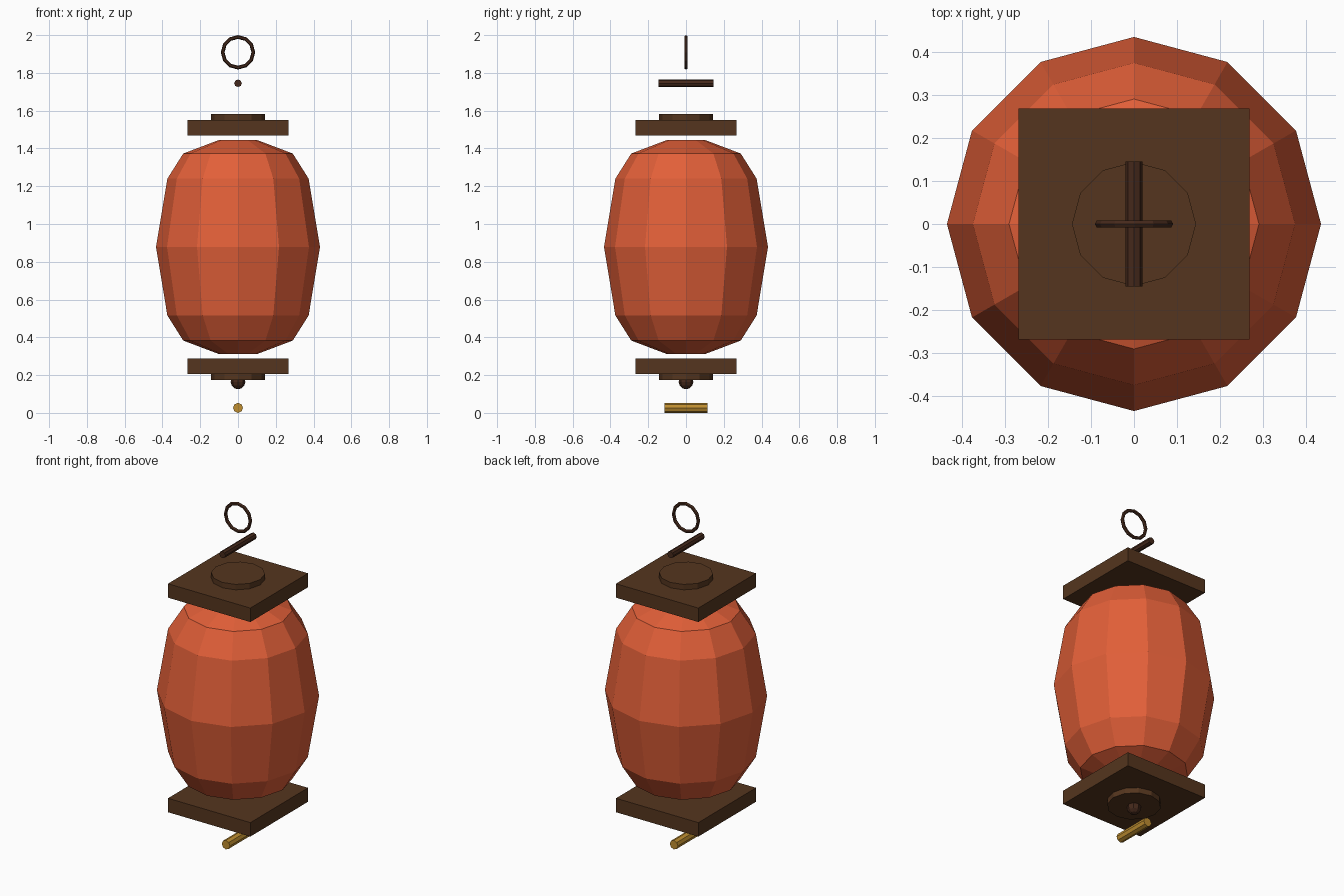
import bpy, bmesh, math
from mathutils import Matrix

if "Cube" in bpy.data.objects:
    bpy.data.objects.remove(bpy.data.objects["Cube"])


def material(name, rgb):
    m = bpy.data.materials.new(name)
    m.diffuse_color = (*rgb, 1)
    m.use_nodes = True
    m.node_tree.nodes["Principled BSDF"].inputs["Base Color"].default_value = m.diffuse_color
    return m


PAPER = material("paper", (0.76, 0.115, 0.04))
WOOD = material("wood", (0.09, 0.036, 0.013))
DARK = material("dark_wood", (0.06, 0.022, 0.011))
BRASS = material("brass", (0.52, 0.27, 0.03))


def finish(name, bm, mat):
    bmesh.ops.recalc_face_normals(bm, faces=bm.faces)
    me = bpy.data.meshes.new(name)
    bm.to_mesh(me)
    bm.free()
    me.materials.append(mat)
    ob = bpy.data.objects.new(name, me)
    bpy.context.collection.objects.link(ob)
    return ob


def cylinder(name, r, length, z, mat, sides=12, along_y=False):
    bm = bmesh.new()
    rot = Matrix.Rotation(math.pi / 2, 4, 'X') if along_y else Matrix()
    bmesh.ops.create_cone(bm, cap_ends=True, segments=sides, radius1=r, radius2=r,
                          depth=length, matrix=Matrix.Translation((0, 0, z)) @ rot)
    return finish(name, bm, mat)


def box(name, half, z0, z1, mat):
    bm = bmesh.new()
    bmesh.ops.create_cube(bm, size=1, matrix=Matrix.Translation((0, 0, (z0 + z1) / 2))
                          @ Matrix.Diagonal((2 * half, 2 * half, z1 - z0, 1)))
    return finish(name, bm, mat)


def lathe(name, profile, sides, mat):
    bm = bmesh.new()
    rings = [[bm.verts.new((r * math.cos(math.tau * i / sides),
                            r * math.sin(math.tau * i / sides), z))
              for i in range(sides)] for r, z in profile]
    for a, b in zip(rings, rings[1:]):
        for i in range(sides):
            j = (i + 1) % sides
            bm.faces.new((a[i], a[j], b[j], b[i]))
    bm.faces.new(rings[0][::-1])
    bm.faces.new(rings[-1])
    return finish(name, bm, mat)


# Twelve-sided paper shade, symmetric about its middle
MID = 0.878
half = [(0.374, 0.362), (0.29, 0.495), (0.10, 0.567)]
profile = ([(r, MID - h) for r, h in reversed(half)] + [(0.434, MID)]
           + [(r, MID + h) for r, h in half])
lathe("paper_shade", profile, 12, PAPER)

# Square end plates with round collars
for label, s in (("top", 1), ("bottom", -1)):
    z = sorted((MID + s * 0.59, MID + s * 0.672))
    box(label + "_plate", 0.268, z[0], z[1], WOOD)
    cylinder(label + "_collar", 0.144, 0.034, MID + s * 0.687, WOOD)

# Knob under the bottom collar
bm = bmesh.new()
bmesh.ops.create_uvsphere(bm, u_segments=8, v_segments=6, radius=0.039,
                          matrix=Matrix.Translation((0, 0, 0.164)))
finish("bottom_knob", bm, DARK)

# Floating cross bars
cylinder("handle_bar", 0.02, 0.29, 1.745, DARK, 8, True)
cylinder("brass_weight", 0.0265, 0.226, 0.0265, BRASS, 8, True)

# Hanging ring, standing in the xz plane
bpy.ops.mesh.primitive_torus_add(major_segments=12, minor_segments=6, major_radius=0.081,
                                 minor_radius=0.01, location=(0, 0, 1.909),
                                 rotation=(math.pi / 2, 0, 0))
ring = bpy.context.object
ring.name = "hanging_ring"
ring.data.materials.append(DARK)
